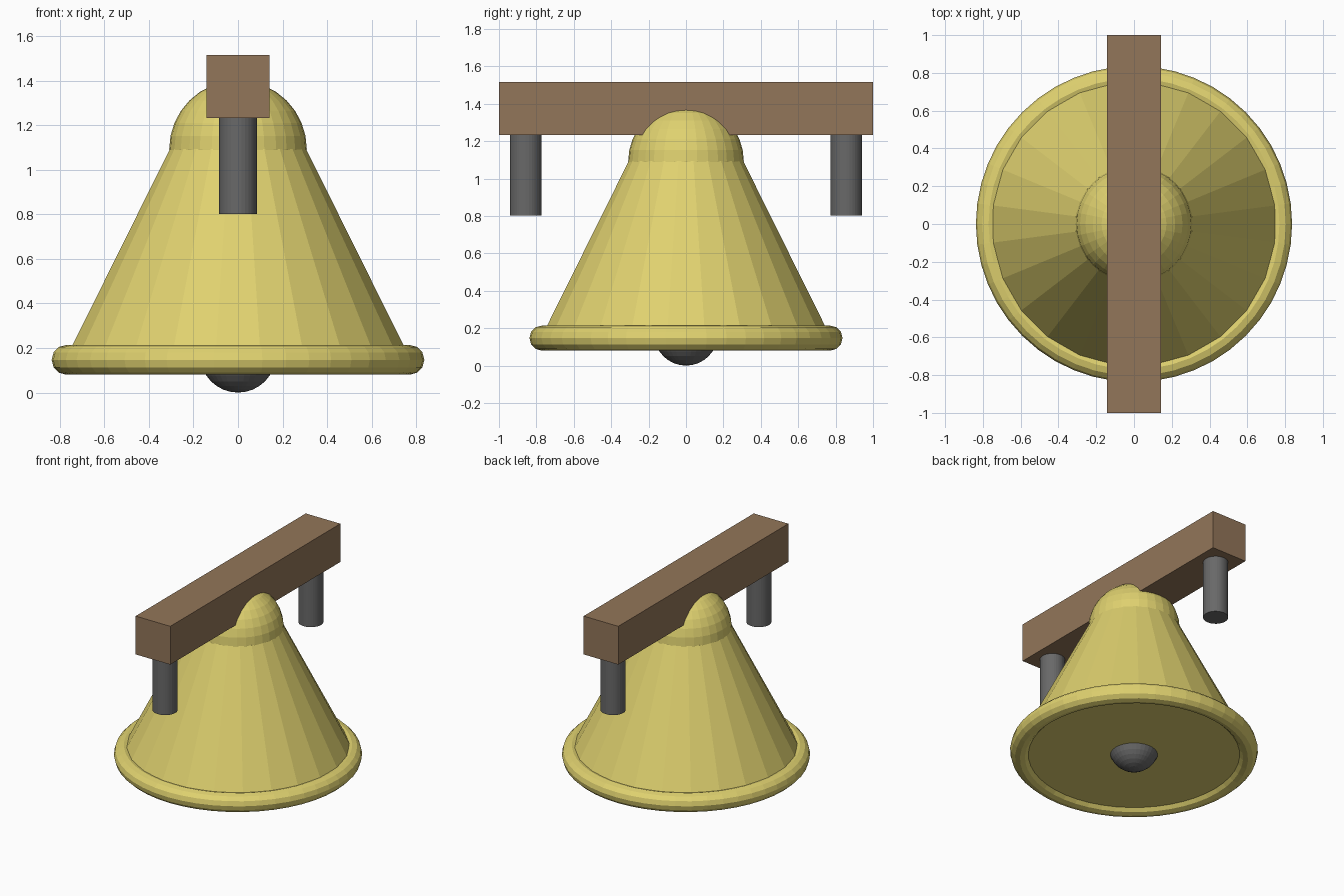
import bpy
import math

# Remove the default cube only
old = bpy.data.objects.get("Cube")
if old:
    bpy.data.objects.remove(old, do_unlink=True)


def make_material(name, rgb):
    mat = bpy.data.materials.new(name)
    mat.use_nodes = True
    colour = (*rgb, 1.0)
    mat.diffuse_color = colour
    mat.node_tree.nodes["Principled BSDF"].inputs["Base Color"].default_value = colour
    return mat


brass = make_material("brass yellow", (0.74, 0.64, 0.16))
wood = make_material("wood brown", (0.29, 0.18, 0.10))
iron = make_material("iron grey", (0.14, 0.14, 0.14))


def finish(name, mat):
    """Name and colour the primitive just added."""
    obj = bpy.context.object
    obj.name = obj.data.name = name
    obj.data.materials.append(mat)
    return obj


# Bell: faceted cone body, rounded crown and rolled rim
SIDES = 24
BODY_BOTTOM, BODY_TOP = 0.112, 1.093
bpy.ops.mesh.primitive_cone_add(
    vertices=SIDES, radius1=0.80, radius2=0.309, depth=BODY_TOP - BODY_BOTTOM,
    location=(0, 0, (BODY_BOTTOM + BODY_TOP) / 2),
    rotation=(0, 0, math.pi / SIDES))
finish("bell_body", brass)

bpy.ops.mesh.primitive_uv_sphere_add(
    segments=32, ring_count=16, radius=0.309, location=(0, 0, BODY_TOP))
finish("bell_crown", brass)

bpy.ops.mesh.primitive_torus_add(
    major_segments=48, minor_segments=12, major_radius=0.77, minor_radius=0.067,
    location=(0, 0, 0.147))
finish("bell_rim", brass)

# Clapper peeking out below the bell
bpy.ops.mesh.primitive_uv_sphere_add(
    segments=32, ring_count=16, radius=0.171, location=(0, 0, 0.171))
finish("clapper", iron)

# Wooden beam running front to back through the crown
BEAM_WIDTH, BEAM_BOTTOM = 0.285, 1.232
bpy.ops.mesh.primitive_cube_add(size=1, location=(0, 0, BEAM_BOTTOM + BEAM_WIDTH / 2))
beam = finish("beam", wood)
beam.scale = (BEAM_WIDTH, 2, BEAM_WIDTH)

# Iron pegs hanging under both beam ends
PEG_BOTTOM, PEG_TOP = 0.803, 1.26
for name, side in (("front_peg", -1), ("back_peg", 1)):
    bpy.ops.mesh.primitive_cylinder_add(
        vertices=32, radius=0.085, depth=PEG_TOP - PEG_BOTTOM,
        location=(0, side * 0.857, (PEG_BOTTOM + PEG_TOP) / 2))
    finish(name, iron)
